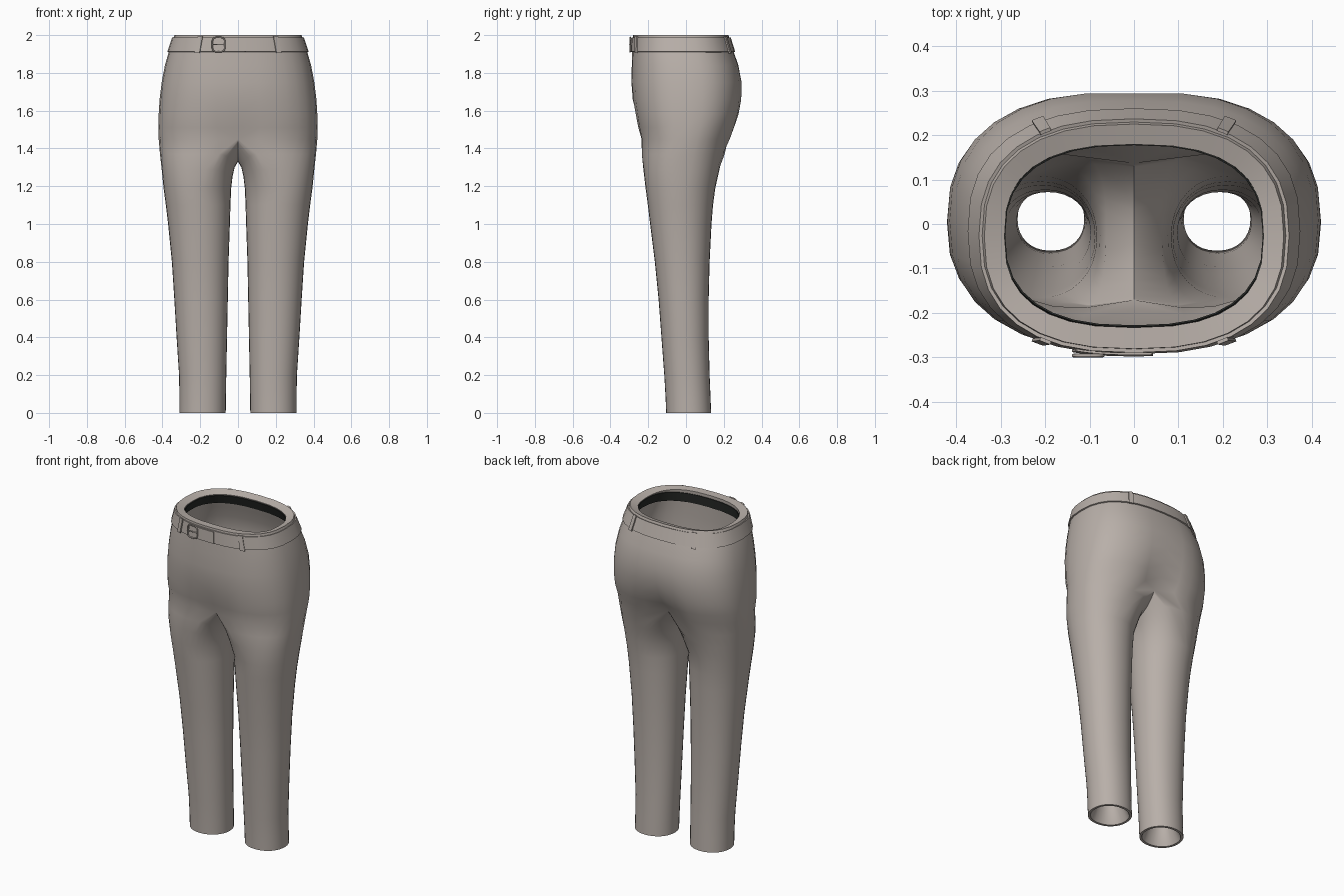
import bpy, bmesh, math

if "Cube" in bpy.data.objects:
    bpy.data.objects.remove(bpy.data.objects["Cube"])


def material(name, rgb):
    mat = bpy.data.materials.new(name)
    mat.use_nodes = True
    mat.diffuse_color = (*rgb, 1)
    mat.node_tree.nodes["Principled BSDF"].inputs["Base Color"].default_value = (*rgb, 1)
    return mat


CLOTH = material("warm grey cloth", (0.48, 0.43, 0.395))
LINING = material("dark lining", (0.02, 0.022, 0.02))


def make_object(name, bm, mat):
    mesh = bpy.data.meshes.new(name)
    bm.to_mesh(mesh)
    bm.free()
    mesh.materials.append(mat)
    obj = bpy.data.objects.new(name, mesh)
    bpy.context.collection.objects.link(obj)
    return obj


def finish(obj):
    """Apply the modifiers and smooth everything but the hard edges."""
    bpy.ops.object.select_all(action="DESELECT")
    obj.select_set(True)
    bpy.context.view_layer.objects.active = obj
    for mod in list(obj.modifiers):
        bpy.ops.object.modifier_apply(modifier=mod.name)
    bpy.ops.object.shade_smooth_by_angle(angle=math.radians(50))


def power(v, p):
    return math.copysign(abs(v) ** p, v) if abs(v) > 1e-6 else 0.0


def section(angle, zo, zi, xo, xi, fx, yf, yb, df=0, db=0, p=0.8):
    """Point on a cross-section: outer arc beyond fx, inner arc between xi and fx."""
    c, s = math.cos(angle), math.sin(angle)
    reach = xo - fx if c > 0 else fx - xi
    x = fx + reach * power(c, p)
    z = zo if c > -1e-6 else zi + (zo - zi) * s * s
    dip = (df if s < 0 else db) * math.exp(-(x / 0.1) ** 2)
    y = (yf + yb) / 2 + (yb - yf) / 2 * power(s, p) * (1 - dip)
    return x, y, z


# Leg sections: height, outer x, inner x, front y, back y
LEG = [
    (0, .31, .065, -.105, .133), (.08, .31, .064, -.108, .13),
    (.2, .312, .062, -.115, .125), (.4, .325, .058, -.13, .12),
    (.6, .337, .054, -.145, .12), (.8, .35, .05, -.165, .125),
    (1, .37, .043, -.19, .135), (1.1, .382, .04, -.202, .143),
    (1.19, .394, .036, -.214, .155),
]
# Crotch sections: outer z, inner z, outer x, inner x, split x, front, back, dips
CROTCH = [
    (1.29, 1.25, .404, .029, .17, -.226, .178, .03, .06),
    (1.37, 1.3, .413, .018, .1, -.238, .21, .08, .18),
    (1.45, 1.33, .42, 0, 0, -.25, .25, .13, .28),
]
# Hip sections: height, outer x, front, back, dips
HIP = [
    (1.51, .421, -.262, .27, .08, .17), (1.58, .42, -.273, .289, .04, .09),
    (1.66, .415, -.285, .3, .01, .04), (1.75, .404, -.289, .3, 0, .02),
    (1.84, .387, -.287, .28, 0, .01), (1.91, .367, -.285, .253, 0, 0),
    (2, .337, -.281, .225, 0, 0),
]

# Trousers: one closed leg that opens into half of the hips, then mirrored
N = 32
HALF = N // 2
angles = [math.tau * j / N - math.pi / 2 for j in range(N)]
rings = []
for z, xo, xi, yf, yb in LEG:
    rings.append([section(a, z, z, xo, xi, (xo + xi) / 2, yf, yb, p=0.95) for a in angles])
for row in CROTCH:
    rings.append([section(a, *row, p=0.85) for a in angles])
for z, xo, yf, yb, df, db in HIP:
    rings.append([section(a, z, z, xo, 0, 0, yf, yb, df, db) for a in angles[:HALF + 1]])

bm = bmesh.new()
rows = [[bm.verts.new(co) for co in ring] for ring in rings]
for low, high in zip(rows, rows[1:]):
    for j in range(N if len(high) == N else HALF):
        k = (j + 1) % N
        bm.faces.new((low[j], low[k], high[k], high[j]))
trousers = make_object("trousers", bm, CLOTH)

# Thin the cloth towards the hem
group = trousers.vertex_groups.new(name="thickness")
for v in trousers.data.vertices:
    group.add([v.index], 0.3 if v.co.z < 0.04 else 1.0, "REPLACE")
mirror = trousers.modifiers.new("Mirror", "MIRROR")
mirror.use_clip = True
shell = trousers.modifiers.new("Shell", "SOLIDIFY")
shell.thickness = 0.048
shell.offset = -1
shell.vertex_group = group.name
finish(trousers)


def waist_point(angle, z, out):
    """Point on the waist surface, pushed outward."""
    (z0, x0, f0, b0, *_), (z1, x1, f1, b1, *_) = HIP[-2:]
    t = (z - z0) / (z1 - z0)
    xo, yf, yb = (a + (b - a) * t for a, b in ((x0, x1), (f0, f1), (b0, b1)))
    c, s = math.cos(angle), math.sin(angle)
    x = (xo + out) * power(c, 0.8)
    y = (yf + yb) / 2 + ((yb - yf) / 2 + out) * power(s, 0.8)
    return x, y, z


def band(name, arc, z0, z1, out, thickness, mat, closed=False):
    """Strip that follows the waist along a list of angles."""
    bm = bmesh.new()
    low, high = ([bm.verts.new(waist_point(a, z, out)) for a in arc] for z in (z0, z1))
    n = len(arc)
    for j in range(n if closed else n - 1):
        k = (j + 1) % n
        bm.faces.new((low[j], low[k], high[k], high[j]))
    obj = make_object(name, bm, mat)
    solid = obj.modifiers.new("Thickness", "SOLIDIFY")
    solid.thickness = thickness
    solid.offset = -1
    finish(obj)


def angle_at(x, side):
    """Angle of the waist point at x, on the front (-1) or the back (1)."""
    c = power(x / 0.352, 1.25)
    return math.atan2(side * math.sqrt(1 - c * c), c)


def arc_between(xa, xb, side, steps):
    a, b = angle_at(xa, side), angle_at(xb, side)
    return [a + (b - a) * i / steps for i in range(steps + 1)]


# Belt and the dark band inside the waist
band("belt", angles, 1.912, 1.988, 0.008, 0.012, CLOTH, closed=True)
band("waist_lining", angles, 1.925, 1.98, -0.05, 0.004, LINING, closed=True)

# Belt loops, front and back on both sides
for side, place in ((-1, "front"), (1, "back")):
    for x, hand in ((0.2, "left"), (-0.2, "right")):
        half = -0.012 * side
        arc = arc_between(x - half, x + half, side, 2)
        band(f"belt_loop_{place}_{hand}", arc, 1.905, 1.994, 0.014, 0.008, CLOTH)

# Free end of the belt, lying over the front
band("belt_tip", arc_between(-0.13, 0.04, -1, 8), 1.914, 1.984, 0.013, 0.005, CLOTH)


# Buckle: rounded frame with a prong
def tube(name, points, radius, cyclic):
    curve = bpy.data.curves.new(name, "CURVE")
    curve.dimensions = "3D"
    curve.bevel_depth = radius
    curve.bevel_resolution = 2
    spline = curve.splines.new("POLY")
    spline.points.add(len(points) - 1)
    for pt, co in zip(spline.points, points):
        pt.co = (*co, 1)
    spline.use_cyclic_u = cyclic
    curve.materials.append(CLOTH)
    obj = bpy.data.objects.new(name, curve)
    bpy.context.collection.objects.link(obj)


frame = []
for i in range(24):
    a = math.tau * i / 24
    frame.append((-0.103 + 0.033 * power(math.cos(a), 0.5), -0.296,
                  1.95 + 0.038 * power(math.sin(a), 0.5)))
tube("buckle_frame", frame, 0.004, True)
tube("buckle_prong", [(-0.07, -0.296, 1.95), (-0.137, -0.298, 1.95)], 0.003, False)
